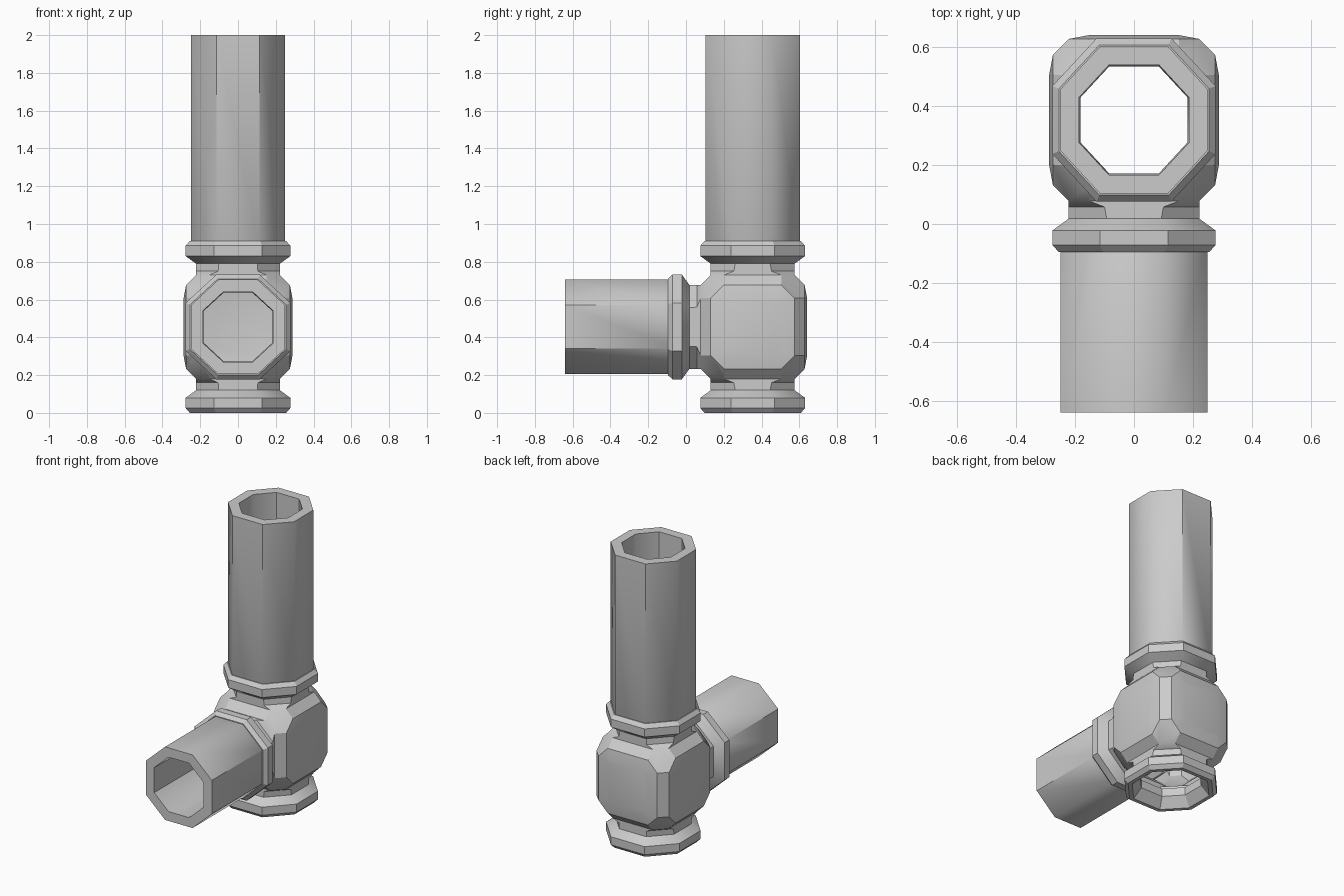
import bpy, bmesh, math
from itertools import permutations, product
from mathutils import Vector

if "Cube" in bpy.data.objects:
    bpy.data.objects.remove(bpy.data.objects["Cube"])

CENTRE = Vector((0, 0.353, 0.455))
X, Y, Z = Vector((1, 0, 0)), Vector((0, 1, 0)), Vector((0, 0, 1))
# each port: cross-section axes and outward direction
UP, DOWN, FRONT = (X, Y, Z), (X, Y, -Z), (Z, X, -Y)


def ring(bm, axes, d, h, cu, cv):
    """Octagon with half width h and corner points cu, cv at distance d."""
    u, v, w = axes
    pts = [(cu, h), (h, cv), (h, -cv), (cu, -h),
           (-cu, -h), (-h, -cv), (-h, cv), (-cu, h)]
    return [bm.verts.new(CENTRE + u * a + v * b + w * d) for a, b in pts]


def loft(bm, axes, profile, closed=False):
    rings = []
    for p in profile:
        d, h = p[:2]
        c = p[2:] or (h * 0.46, h * 0.416)
        rings.append(ring(bm, axes, d, h, *c))
    pairs = list(zip(rings, rings[1:]))
    if closed:
        pairs.append((rings[-1], rings[0]))
    for a, b in pairs:
        for i in range(8):
            j = (i + 1) % 8
            bm.faces.new((a[i], a[j], b[j], b[i]))


def finish(bm, name, angle):
    bmesh.ops.remove_doubles(bm, verts=bm.verts[:], dist=0.0005)
    bmesh.ops.recalc_face_normals(bm, faces=bm.faces[:])
    me = bpy.data.meshes.new(name)
    bm.to_mesh(me)
    bm.free()
    ob = bpy.data.objects.new(name, me)
    bpy.context.collection.objects.link(ob)
    bpy.ops.object.select_all(action='DESELECT')
    ob.select_set(True)
    bpy.context.view_layer.objects.active = ob
    bpy.ops.object.shade_smooth_by_angle(angle=math.radians(angle))


# Joint body: chamfered cube shell
D, H, C = 0.275, 0.222, 0.152
bm = bmesh.new()
for p in permutations((D, H, C)):
    for s in product((1, -1), repeat=3):
        bm.verts.new(CENTRE + Vector([a * b for a, b in zip(p, s)]))
bmesh.ops.convex_hull(bm, input=bm.verts[:])
bmesh.ops.dissolve_limit(bm, angle_limit=0.02, verts=bm.verts[:], edges=bm.edges[:])
bm.normal_update()
octs = [f for f in bm.faces if len(f.verts) == 8]
ports = [f for f in octs if any(f.normal.dot(a[2]) > 0.9 for a in (UP, DOWN, FRONT))]
panels = [f for f in octs if f not in ports]
# Slightly raised closed panels on the left, right and back
bmesh.ops.inset_individual(bm, faces=panels, thickness=0.075, depth=0.013)
bmesh.ops.delete(bm, geom=ports, context='FACES_ONLY')

# Necks and collars on the three ports
collar = [(D, H, C, C), (0.295, 0.222, 0.105, 0.1), (0.335, 0.222),
          (0.375, 0.277), (0.43, 0.277), (0.455, 0.255)]
lip = [(0.455, 0.23), (0.39, 0.182), (0.335, 0.182)]
loft(bm, UP, collar + [(0.455, 0.25)])
loft(bm, FRONT, collar[:4] + [(0.425, 0.277), (0.448, 0.255), (0.448, 0.25)])
loft(bm, DOWN, collar + lip)
finish(bm, "pipe_joint", 30)

# Octagonal pipes with wall thickness
for name, axes, end in (("upright_pipe", UP, 1.545), ("front_pipe", FRONT, 0.993)):
    bm = bmesh.new()
    loft(bm, axes, [(0.335, 0.25 * 0.88), (0.4, 0.25), (end, 0.25),
                    (end, 0.186), (0.335, 0.182)], closed=True)
    finish(bm, name, 45)
